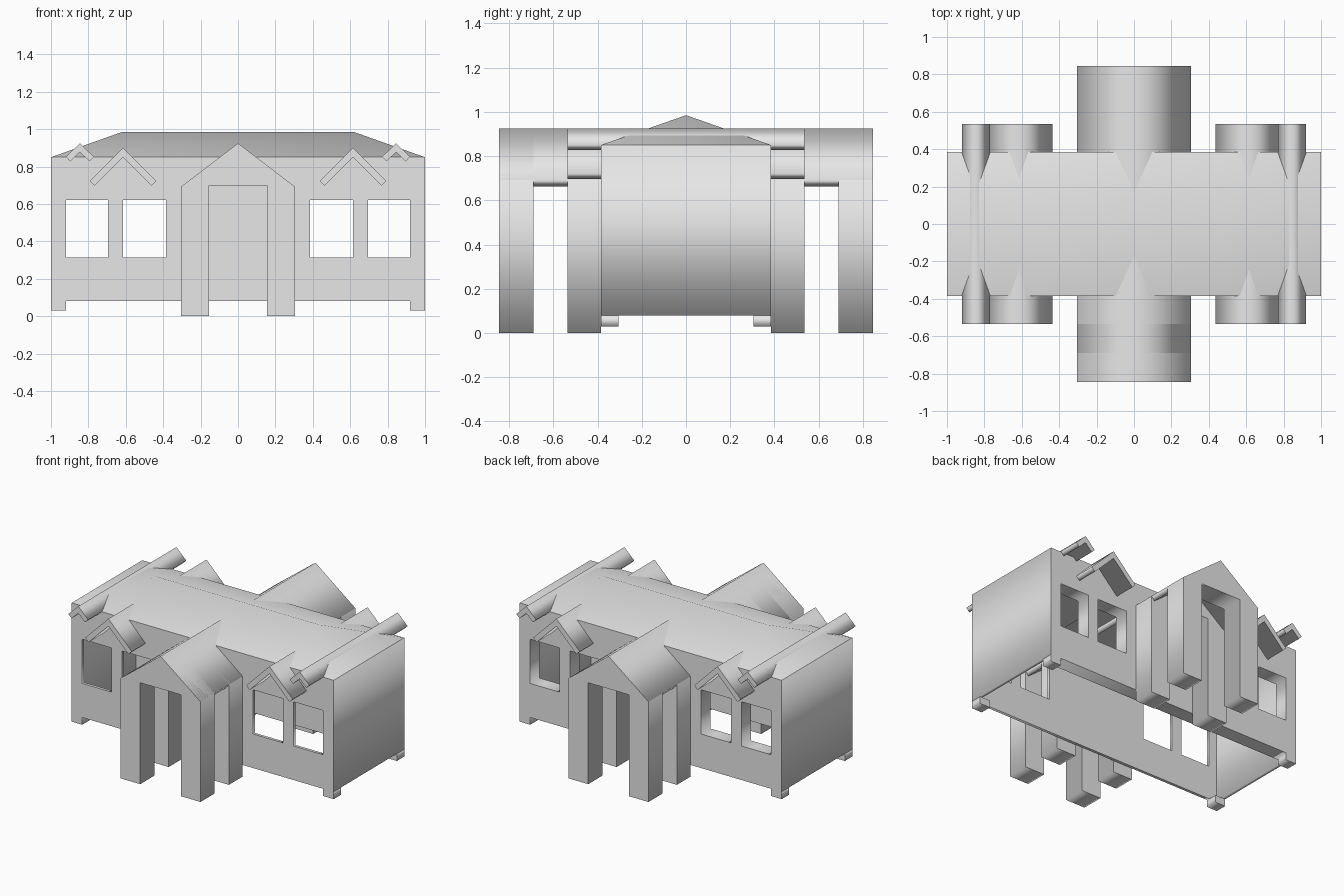
import bpy, bmesh, math

cube = bpy.data.objects.get("Cube")
if cube:
    bpy.data.objects.remove(cube, do_unlink=True)

grey = bpy.data.materials.new("plain_grey")
grey.use_nodes = True
grey.diffuse_color = (0.8, 0.8, 0.8, 1)
grey.node_tree.nodes["Principled BSDF"].inputs["Base Color"].default_value = (0.8, 0.8, 0.8, 1)


def rect(x0, x1, z0, z1):
    return [(x0, z0), (x1, z0), (x1, z1), (x0, z1)]


def finish(obj):
    bm = bmesh.new()
    bm.from_mesh(obj.data)
    bmesh.ops.remove_doubles(bm, verts=bm.verts, dist=1e-5)
    bmesh.ops.recalc_face_normals(bm, faces=bm.faces)
    bm.to_mesh(obj.data)
    bm.free()
    obj.data.materials.clear()
    obj.data.materials.append(grey)


def panel(name, loops, y0, y1):
    """Extrude an x-z outline, with optional holes, from y0 to y1."""
    curve = bpy.data.curves.new(name, "CURVE")
    curve.dimensions = "2D"
    curve.fill_mode = "BOTH"
    curve.extrude = (y1 - y0) / 2
    for loop in loops:
        spline = curve.splines.new("POLY")
        spline.points.add(len(loop) - 1)
        for point, (x, z) in zip(spline.points, loop):
            point.co = (x, z, 0, 1)
        spline.use_cyclic_u = True
    obj = bpy.data.objects.new(name, curve)
    bpy.context.collection.objects.link(obj)
    obj.location.y = (y0 + y1) / 2
    obj.rotation_euler.x = math.pi / 2
    bpy.ops.object.select_all(action="DESELECT")
    obj.select_set(True)
    bpy.context.view_layer.objects.active = obj
    bpy.ops.object.convert(target="MESH")
    finish(bpy.context.object)


def gable_roof(name, x, half, apex, eave, thick, length):
    """Two sloping boards meeting at a ridge that runs along y."""
    angle = math.atan2(apex - eave, half)
    dx, dz = thick * math.sin(angle), thick * math.cos(angle)
    outline = [(x - half, eave), (x - half + dx, eave - dz),
               (x, apex - thick / math.cos(angle)),
               (x + half - dx, eave - dz), (x + half, eave), (x, apex)]
    panel(name, [outline], -length, length)


W, D, BASE, TOP = 1.0, 0.385, 0.08, 0.85

# Long walls with four windows, the back one thicker
windows = [rect(a, b, 0.315, 0.62) for a, b in
           ((-0.92, -0.695), (-0.615, -0.385), (0.385, 0.615), (0.695, 0.92))]
wall = [rect(-W, W, BASE, TOP)] + windows
panel("front_wall", wall, -D, -D + 0.02)
panel("back_wall", wall, D - 0.1, D)

# End walls and corner feet
for side, sx in (("left", 1), ("right", -1)):
    a, b = sorted((sx * W, sx * (W - 0.02)))
    panel(side + "_end_wall", [rect(a, b, BASE, TOP)], -D + 0.02, D - 0.1)
    a, b = sorted((sx * W, sx * (W - 0.08)))
    panel(side + "_front_foot", [rect(a, b, 0.03, BASE)], -D, -D + 0.08)
    panel(side + "_back_foot", [rect(a, b, 0.03, BASE)], D - 0.08, D)

# Hipped main roof
bm = bmesh.new()
eaves = [bm.verts.new((x, y, TOP)) for x, y in ((-W, -D), (W, -D), (W, D), (-W, D))]
r0, r1 = [bm.verts.new((x, 0, 0.985)) for x in (-0.62, 0.62)]
a, b, c, d = eaves
for face in ((a, b, r1, r0), (b, c, r1), (c, d, r0, r1), (d, a, r0), (d, c, b, a)):
    bm.faces.new(face)
mesh = bpy.data.meshes.new("main_roof")
bm.to_mesh(mesh)
bm.free()
roof = bpy.data.objects.new("main_roof", mesh)
bpy.context.collection.objects.link(roof)
finish(roof)
bpy.ops.object.select_all(action="DESELECT")
roof.select_set(True)
bpy.context.view_layer.objects.active = roof
bpy.ops.object.shade_smooth_by_angle(angle=math.radians(32))

# Window gables and small end gables
for side, sx in (("left", 1), ("right", -1)):
    gable_roof(side + "_window_gable", sx * 0.615, 0.178, 0.9, 0.722, 0.036, 0.535)
    gable_roof(side + "_end_gable", sx * 0.845, 0.075, 0.925, 0.852, 0.034, 0.535)

# Front and back porches: roof boards and two arches each
gable_roof("porch_roof", 0, 0.305, 0.925, 0.692, 0.036, 0.845)
arch = [(-0.305, 0), (-0.155, 0), (-0.155, 0.7), (0.155, 0.7), (0.155, 0),
        (0.305, 0), (0.305, 0.692), (0, 0.925), (-0.305, 0.692)]
for side, sy in (("front", -1), ("back", 1)):
    for part, near, far in (("outer", 0.69, 0.845), ("inner", D, 0.535)):
        y0, y1 = sorted((sy * near, sy * far))
        panel(side + "_porch_" + part + "_arch", [arch], y0, y1)
